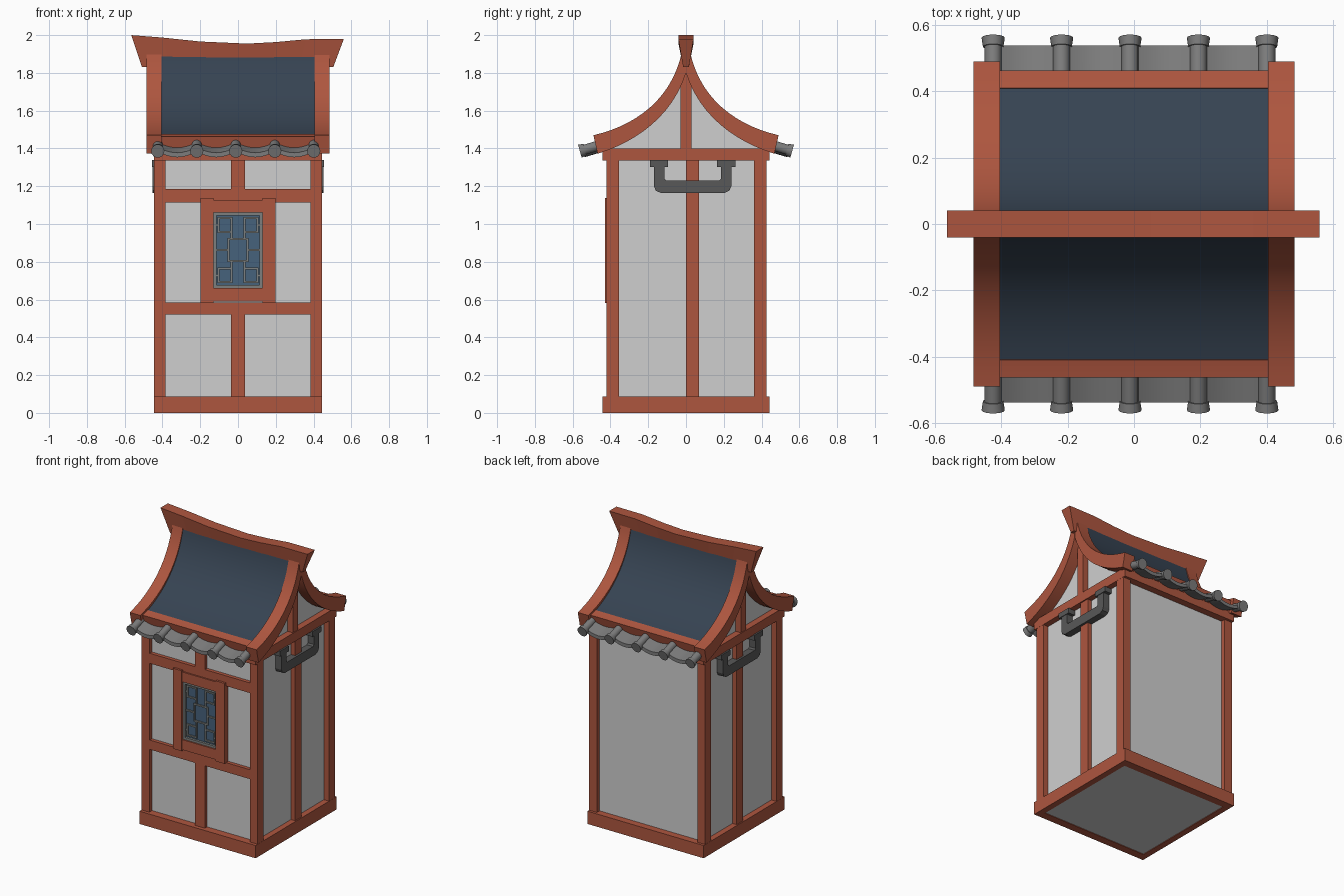
import bpy, bmesh, math
from mathutils import Vector

if "Cube" in bpy.data.objects:
    bpy.data.objects.remove(bpy.data.objects["Cube"])


def material(name, hexa):
    rgb = [int(hexa[i:i + 2], 16) / 255 for i in (0, 2, 4)]
    col = [c / 12.92 if c < 0.04 else ((c + 0.055) / 1.055) ** 2.4 for c in rgb] + [1]
    m = bpy.data.materials.new(name)
    m.use_nodes = True
    m.diffuse_color = col
    m.node_tree.nodes["Principled BSDF"].inputs["Base Color"].default_value = col
    return m


RED = material("red timber", "ae563f")
WHITE = material("plaster", "cfcfcf")
SLATE = material("slate roof", "364352")
TILE = material("grey tile", "7c7c7c")
IRON = material("dark iron", "585858")
GLASS = material("blue glass", "46627c")
LATTICE = material("lattice grey", "7d807e")


def finish(name, bm, mat, smooth=False):
    bmesh.ops.recalc_face_normals(bm, faces=bm.faces)
    me = bpy.data.meshes.new(name)
    bm.to_mesh(me)
    bm.free()
    me.materials.append(mat)
    ob = bpy.data.objects.new(name, me)
    bpy.context.collection.objects.link(ob)
    if smooth:
        bpy.ops.object.select_all(action="DESELECT")
        ob.select_set(True)
        bpy.context.view_layer.objects.active = ob
        bpy.ops.object.shade_smooth_by_angle(angle=math.radians(35))
    return ob


def loft(name, rings, mat, smooth=False):
    """Skin closed rings of equal length and cap both ends."""
    bm = bmesh.new()
    vs = [[bm.verts.new(p) for p in r] for r in rings]
    n = len(vs[0])
    for a, b in zip(vs, vs[1:]):
        for i in range(n):
            bm.faces.new((a[i], a[(i + 1) % n], b[(i + 1) % n], b[i]))
    bm.faces.new(vs[0])
    bm.faces.new(vs[-1])
    return finish(name, bm, mat, smooth)


def extrude_x(name, pts, x0, x1, mat, smooth=False):
    return loft(name, [[(x, y, z) for y, z in pts] for x in (x0, x1)], mat, smooth)


def box(name, x0, x1, y0, y1, z0, z1, mat):
    return extrude_x(name, [(y0, z0), (y1, z0), (y1, z1), (y0, z1)], x0, x1, mat)


def frame(name, x0, x1, z0, z1, w, y0, y1, mat):
    for x in (x0, x1 - w):
        box(name + "_side", x, x + w, y0, y1, z0, z1, mat)
    for z in (z0, z1 - w):
        box(name + "_rail", x0 + w, x1 - w, y0, y1, z, z + w, mat)


# Walls, base and corner posts
box("wall_core", -.405, .405, -.39, .395, .004, 1.38, WHITE)
for s in (-1, 1):
    box("base_side", s * .403, s * .445, -.443, .443, 0, .088, RED)
    box("base_front_back", -.403, .403, s * .388, s * .443, 0, .088, RED)
    box("side_post", s * .39, s * .437, 0, .07, .088, 1.335, RED)
    for y0, y1 in ((-.42, -.355), (.36, .425)):
        box("corner_post", s * .385, s * .444, y0, y1, .088, 1.335, RED)
box("top_beam", -.445, .445, -.443, .443, 1.335, 1.4, RED)

# Front timbers
for z0, z1 in ((.52, .585), (1.115, 1.185)):
    box("front_rail", -.385, .385, -.415, -.38, z0, z1, RED)
for z0, z1 in ((.088, .52), (1.185, 1.335)):
    box("front_stud", -.037, .037, -.415, -.38, z0, z1, RED)

# Window
for s in (-1, 1):
    box("window_stile", s * .13, s * .198, -.43, -.38, .582, 1.138, RED)
for z0, z1 in ((.59, .66), (1.06, 1.128)):
    box("window_rail", -.13, .13, -.425, -.38, z0, z1, RED)
box("window_glass", -.125, .125, -.4, -.38, .665, 1.055, GLASS)
frame("window_trim", -.13, .13, .66, 1.06, .016, -.416, -.39, LATTICE)
Y0, Y1 = -.409, -.398
frame("lattice_centre", -.055, .055, .8, .925, .01, Y0, Y1, LATTICE)
for s in (-1, 1):
    x0, x1 = sorted((s * .03, s * .108))
    for z0 in (.687, .953):
        frame("lattice_corner", x0, x1, z0, z0 + .083, .01, Y0, Y1, LATTICE)
        for z in (z0 + .036,):
            box("lattice_link", s * .108, s * .116, Y0, Y1, z, z + .01, LATTICE)
    box("lattice_arm", s * .055, s * .116, Y0, Y1, .857, .867, LATTICE)
    for z0, z1 in ((.77, .8), (.925, .953)):
        box("lattice_bar", s * .03, s * .04, Y0, Y1, z0, z1, LATTICE)

# Handles on both sides
for s in (-1, 1):
    yc = .035
    outer = [(.205, 1.31), (.205, 1.2), (.195, 1.177), (.17, 1.165)]
    inner = [(.15, 1.31), (.15, 1.24), (.14, 1.23)]
    half = outer + [(-y, z) for y, z in reversed(outer)]
    back = [(-y, z) for y, z in inner] + list(reversed(inner))
    extrude_x("handle", [(yc + y, z) for y, z in half + back], s * .4, s * .452, IRON)
    for y in (-.143, .213):
        box("handle_mount", s * .4, s * .456, y - .048, y + .048, 1.302, 1.338, IRON)

# Curved roof, described by a sweep in the side plane
CTRL = [Vector(p) for p in ((.02, 1.92), (.07, 1.66), (.27, 1.52), (.49, 1.47))]


def roof_point(t, depth):
    a, b, c, d = CTRL
    u = 1 - t
    p = a * u**3 + b * 3 * u * u * t + c * 3 * u * t * t + d * t**3
    tan = ((b - a) * u * u + (c - b) * 2 * u * t + (d - c) * t * t).normalized()
    p = p + Vector((tan.y, -tan.x)) * depth
    return max(p.x, 0), p.y


def thick(t):
    return .045 + .055 * t


def band(t0, t1, top, bottom, n=14):
    ts = [t0 + (t1 - t0) * i / n for i in range(n + 1)]
    return [roof_point(t, top(t)) for t in ts] + [roof_point(t, bottom(t)) for t in reversed(ts)]


def flip(pts, s):
    return [(s * y, z) for y, z in pts]


for s in (-1, 1):
    for x in (-.485, .405):
        extrude_x("barge_board", flip(band(0, 1, lambda t: 0, thick), s), x, x + .08, RED, True)
    slate = band(0, .9, lambda t: .003 + .017 * t, lambda t: .04)
    extrude_x("slate_slope", flip(slate, s), -.406, .406, SLATE, True)
    eave = band(.885, .965, lambda t: .014, lambda t: .085, 3)
    extrude_x("eave_board", flip(eave, s), -.406, .406, RED)
    # Plaster gable infill under the roof
    edge = [roof_point(i / 16, thick(i / 16) - .012) for i in range(17)]
    edge = [p for p in edge if p[1] > 1.395 and p[0] > 0]
    extrude_x("gable_wall", flip([(0, 1.39), (0, 1.84)] + edge + [(.4, 1.39)], s), -.4, .4, WHITE)
    box("gable_post", s * .39, s * .44, -.029, .029, 1.39, 1.86, RED)

# Ridge beam with a dipped top and flared ends
RIDGE = [(-.565, 2), (-.4, 1.987), (-.2, 1.966), (.05, 1.955), (.2, 1.963), (.36, 1.978), (.56, 1.979)]
loft("ridge_beam", [[(x, -.04, z), (x, .04, z), (x * .9, .015, 1.83), (x * .9, -.015, 1.83)]
                    for x, z in RIDGE], RED)


# Eave tiles
def tube(name, x, s, y0, y1, radii):
    def ring(y, r):
        zc = 1.388 - .3 * (y - .555)
        return [(x + r * math.cos(a), s * (y + .28 * r * math.sin(a)), zc + r * math.sin(a))
                for a in (i * math.tau / 14 for i in range(14))]
    loft(name, [ring(y0, radii[0]), ring(y1, radii[1])], TILE, True)


XS = [-.425 + .2065 * i for i in range(5)]
for s in (-1, 1):
    for x in XS:
        tube("tile_roll", x, s, .4, .55, (.026, .026))
        tube("tile_cap", x, s, .535, .562, (.031, .035))
    for xa, xb in zip(XS, XS[1:]):
        rings = []
        for i in range(9):
            f = i / 8
            x, sag = xa + (xb - xa) * f, .028 * math.sin(math.pi * f)
            rings.append([(x, s * y, 1.388 - .3 * (y - .555) + dz - sag)
                          for y, dz in ((.41, .012), (.538, .012), (.538, -.012), (.41, -.012))])
        loft("tile_trough", rings, TILE, True)
